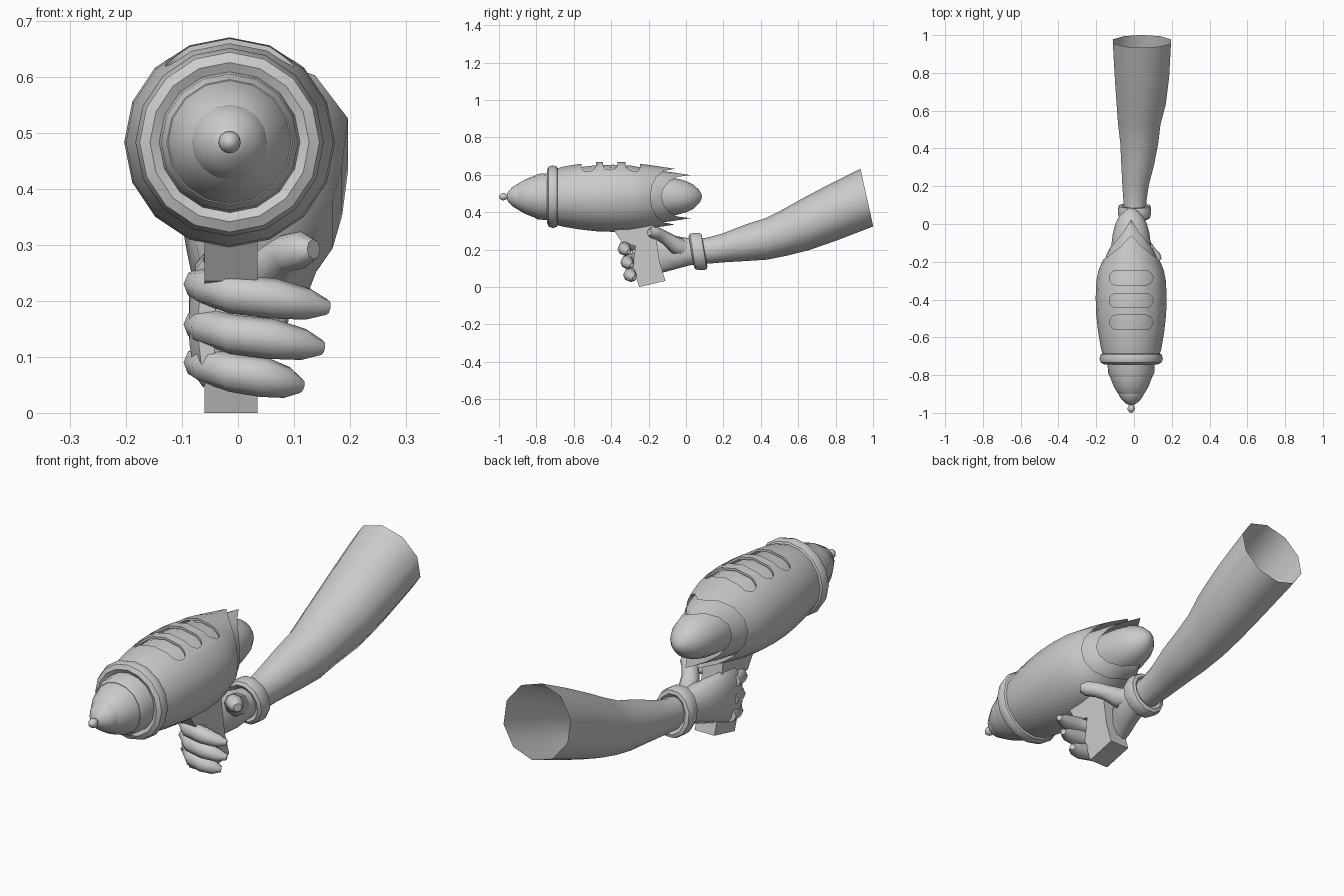
import bpy, bmesh, math
from mathutils import Vector

if "Cube" in bpy.data.objects:
    bpy.data.objects.remove(bpy.data.objects["Cube"])

grey = bpy.data.materials.new("plain grey")
grey.diffuse_color = (0.6, 0.6, 0.6, 1)
grey.use_nodes = True
grey.node_tree.nodes["Principled BSDF"].inputs["Base Color"].default_value = grey.diffuse_color
AX, AZ = -0.015, 0.483          # long axis of the gun body


def make(name, bm, angle=40):
    bmesh.ops.recalc_face_normals(bm, faces=bm.faces)
    me = bpy.data.meshes.new(name)
    bm.to_mesh(me)
    bm.free()
    ob = bpy.data.objects.new(name, me)
    bpy.context.collection.objects.link(ob)
    me.materials.append(grey)
    smooth(ob, angle)
    return ob


def smooth(ob, angle):
    bpy.ops.object.select_all(action='DESELECT')
    ob.select_set(True)
    bpy.context.view_layer.objects.active = ob
    bpy.ops.object.shade_smooth_by_angle(angle=math.radians(angle))


def skin(name, rings, start=True, end=True, loop=False, angle=40):
    """Bridge rings of points into a surface, with optional end caps."""
    bm = bmesh.new()
    vs = [[bm.verts.new(p) for p in r] for r in rings]
    n = len(vs[0])
    pairs = list(zip(vs, vs[1:])) + ([(vs[-1], vs[0])] if loop else [])
    for a, b in pairs:
        for i in range(n):
            j = (i + 1) % n
            bm.faces.new((a[i], a[j], b[j], b[i]))
    if start and not loop:
        bm.faces.new(vs[0])
    if end and not loop:
        bm.faces.new(vs[-1])
    bmesh.ops.remove_doubles(bm, verts=bm.verts, dist=1e-5)
    return make(name, bm, angle)


def lathe(name, profile, n=16, loop=False):
    """Spin (y, radius, sweep) round the gun axis; sweep pulls the sides forward."""
    rings = []
    for y, r, *s in profile:
        ring = []
        for i in range(n):
            t = 2 * math.pi * i / n
            pull = s[0] * abs(math.cos(t)) ** 0.8 if s else 0
            ring.append((AX + r * math.cos(t), y - pull, AZ + r * math.sin(t)))
        rings.append(ring)
    return skin(name, rings, loop=loop)


def loft(name, sections, n=10, **kw):
    """Ellipses facing y: (x, y, z, half width, half height, lean)."""
    return skin(name, [[(x + rx * math.cos(t), y + lean * math.sin(t), z + rz * math.sin(t))
                        for t in (2 * math.pi * (i + 0.5) / n for i in range(n))]
                       for x, y, z, rx, rz, lean in sections], **kw)


def finger(name, path, n=8):
    """Round limb along (x, y, z, radius) points."""
    pts = [Vector(p[:3]) for p in path]
    rings = []
    for i, p in enumerate(path):
        d = (pts[min(i + 1, len(pts) - 1)] - pts[max(i - 1, 0)]).normalized()
        u = d.cross(Vector((0, 0, 1))).normalized()
        v = u.cross(d)
        rings.append([pts[i] + p[3] * (u * math.cos(t) + v * math.sin(t))
                      for t in (2 * math.pi * k / n for k in range(n))])
    return skin(name, rings, angle=60)


# Outer shell with swept crown edge, hollow
outer = [(-0.71, 0.145), (-0.66, 0.16), (-0.57, 0.175), (-0.48, 0.185),
         (-0.39, 0.188), (-0.30, 0.184), (-0.23, 0.174, 0.02),
         (-0.15, 0.163, 0.07), (-0.06, 0.149, 0.13)]
inner = [(p[0], p[1] - 0.01, *p[2:]) for p in reversed(outer[:-1])]
shell = lathe("gun_shell", outer + inner, loop=True)

# Three pill-shaped vent slots cut in the top
for y in (-0.52, -0.405, -0.285):
    bm = bmesh.new()
    outline = []
    for side in (1, -1):
        for k in range(9):
            t = -math.pi / 2 + math.pi * k / 8
            outline.append((AX + side * (0.078 + 0.038 * math.cos(t)),
                            y + side * 0.038 * math.sin(t)))
    lo = [bm.verts.new((a, b, 0.56)) for a, b in outline]
    hi = [bm.verts.new((a, b, 0.75)) for a, b in outline]
    bm.faces.new(lo)
    bm.faces.new(hi)
    for i in range(len(lo)):
        j = (i + 1) % len(lo)
        bm.faces.new((lo[i], lo[j], hi[j], hi[i]))
    cutter = make("vent_cutter", bm)
    mod = shell.modifiers.new("vent", 'BOOLEAN')
    mod.operation, mod.solver, mod.object = 'DIFFERENCE', 'EXACT', cutter
    bpy.context.view_layer.objects.active = shell
    bpy.ops.object.modifier_apply(modifier="vent")
    bpy.data.objects.remove(cutter)
smooth(shell, 40)

# Core seen through the vents, second crown and tail cone
lathe("gun_core", [(-0.70, 0.13), (-0.57, 0.158), (-0.48, 0.168), (-0.39, 0.171),
                   (-0.30, 0.167), (-0.23, 0.155)])
crown = [(-0.24, 0.150), (-0.15, 0.140, 0.04), (-0.07, 0.130, 0.09), (0.025, 0.115, 0.155)]
lathe("rear_crown", crown + [(p[0], p[1] - 0.008, *p[2:]) for p in reversed(crown[:-1])], loop=True)
lathe("tail_cone", [(-0.22, 0.11), (-0.12, 0.106), (-0.05, 0.097), (0, 0.084), (0.04, 0.064),
                    (0.07, 0.036), (0.082, 0.015), (0.085, 0)])

# Front ring, stepped nose and ball tip
lathe("front_ring", [(-0.712 + 0.031 * math.cos(t), 0.142 + 0.026 * math.sin(t))
                     for t in (math.pi * k / 4 for k in range(8))], loop=True)
lathe("nose_collar", [(-0.81, 0.112), (-0.79, 0.122), (-0.70, 0.128)])
lathe("nose_dome", [(-0.905, 0.062), (-0.895, 0.072), (-0.86, 0.092), (-0.82, 0.108),
                    (-0.795, 0.113), (-0.78, 0.11)])
lathe("nose_cap", [(-0.958, 0.012), (-0.95, 0.028), (-0.93, 0.05), (-0.905, 0.066), (-0.89, 0.069)])
lathe("nose_tip", [(-1, 0), (-0.996, 0.01), (-0.985, 0.018), (-0.975, 0.02), (-0.965, 0.016),
                   (-0.957, 0.01), (-0.94, 0.01)])

# Grip with trigger spur
grip = [(-0.39, 0.31), (-0.34, 0.235), (-0.27, 0.22), (-0.285, 0.11), (-0.25, 0.0),
        (-0.11, 0.033), (-0.14, 0.13), (-0.17, 0.33)]
skin("grip", [[(x, y, z) for y, z in grip] for x in (-0.06, 0.035)], angle=20)

# Palm, wrapped on the left of the grip
loft("palm", [(0.005, 0.08, 0.19, 0.055, 0.066, 0), (0.0, 0.02, 0.188, 0.055, 0.072, 0),
              (-0.01, -0.04, 0.185, 0.06, 0.085, 0), (-0.035, -0.11, 0.183, 0.052, 0.102, 0),
              (-0.055, -0.18, 0.175, 0.034, 0.115, 0), (-0.062, -0.25, 0.16, 0.026, 0.115, 0),
              (-0.055, -0.29, 0.155, 0.016, 0.095, 0)], angle=60)

# Three curled fingers and the thumb
for name, x, y, z in (("upper_finger", 0.16, 0, 0.19), ("middle_finger", 0.15, 0.015, 0.118),
                      ("lower_finger", 0.112, 0.03, 0.05)):
    finger(name, [(-0.07, -0.23 + y, z + 0.04, 0.028), (-0.055, -0.29 + y, z + 0.035, 0.033),
                  (-0.01, -0.325 + y, z + 0.022, 0.035), (x * 0.4, -0.33 + y, z + 0.014, 0.036),
                  (x * 0.78, -0.32 + y, z + 0.004, 0.028), (x, -0.305 + y, z - 0.002, 0.013)])
finger("thumb", [(0.0, 0.0, 0.20, 0.05), (0.03, -0.06, 0.225, 0.046), (0.055, -0.11, 0.262, 0.036),
                 (0.085, -0.15, 0.285, 0.034), (0.115, -0.178, 0.291, 0.033),
                 (0.135, -0.195, 0.292, 0.018)])

# Wrist band
band = [(0.028, 0.072), (0.036, 0.085), (0.056, 0.09), (0.08, 0.09), (0.096, 0.085), (0.1, 0.07),
        (0.09, 0.055), (0.04, 0.055)]
loft("wrist_band", [(0.003, y, 0.19, r, r + 0.013, -0.015) for y, r in band], n=12, loop=True)

# Forearm and open upper arm
loft("arm", [(0.005, 0.06, 0.19, 0.06, 0.068, 0), (0.005, 0.12, 0.195, 0.064, 0.07, 0),
             (0.008, 0.2, 0.21, 0.073, 0.078, 0), (0.02, 0.32, 0.237, 0.092, 0.098, 0),
             (0.028, 0.43, 0.258, 0.106, 0.112, 0), (0.028, 0.53, 0.292, 0.118, 0.124, -0.01),
             (0.038, 0.64, 0.335, 0.137, 0.137, -0.02), (0.042, 0.78, 0.396, 0.151, 0.147, -0.026),
             (0.042, 0.967, 0.478, 0.162, 0.154, -0.034)], end=False, angle=60)
